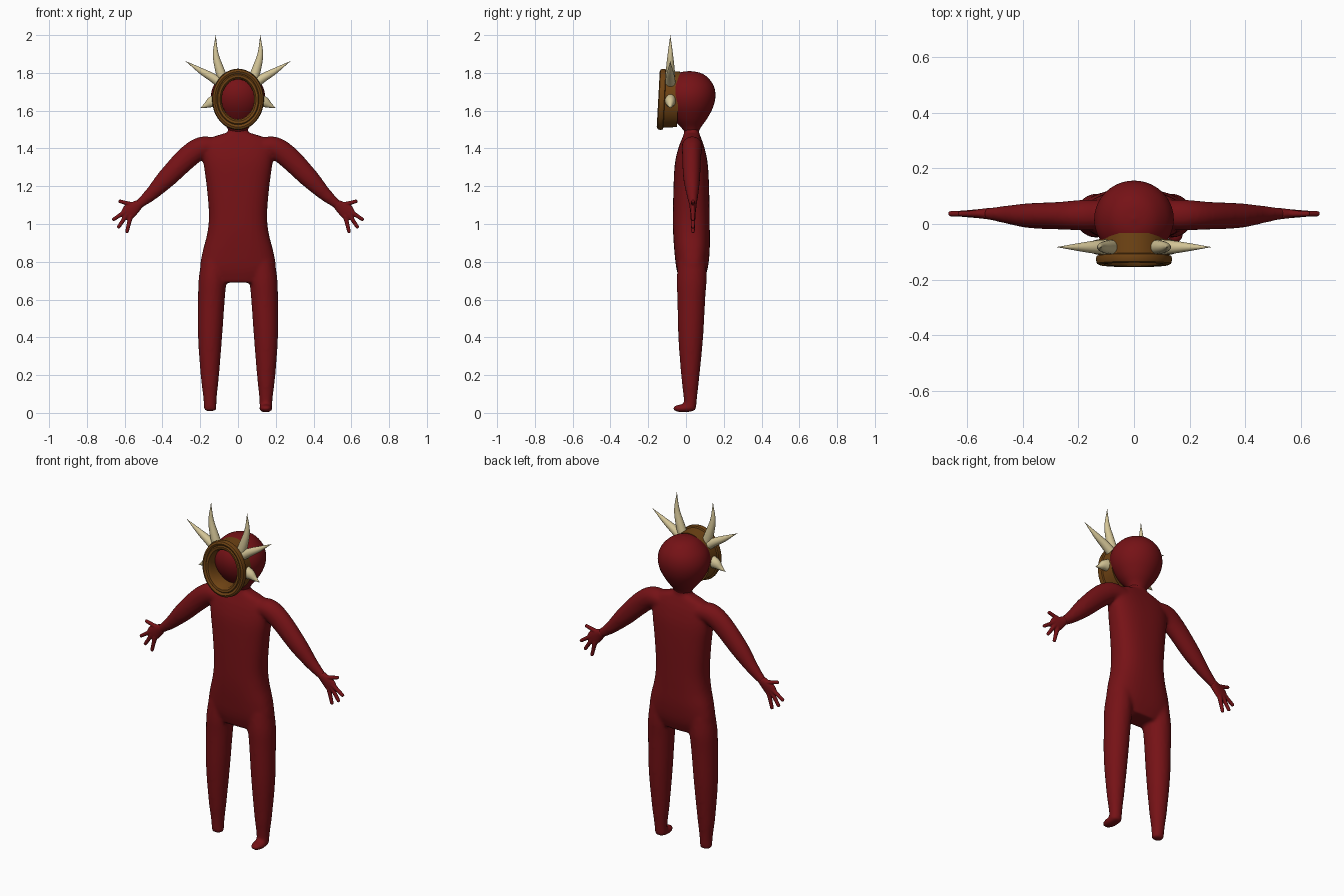
import bpy, bmesh, math
from mathutils import Vector, Matrix

if "Cube" in bpy.data.objects:
    bpy.data.objects.remove(bpy.data.objects["Cube"])


def material(name, rgb):
    m = bpy.data.materials.new(name)
    m.diffuse_color = (*rgb, 1)
    m.use_nodes = True
    m.node_tree.nodes["Principled BSDF"].inputs["Base Color"].default_value = m.diffuse_color
    return m


RED = material("deep red", (0.18, 0.006, 0.008))
BROWN = material("wood brown", (0.16, 0.057, 0.007))
CREAM = material("horn cream", (0.66, 0.56, 0.31))


def finish(bm, name, mat, voxel=None, smooth=0):
    bmesh.ops.recalc_face_normals(bm, faces=bm.faces)
    me = bpy.data.meshes.new(name)
    bm.to_mesh(me)
    bm.free()
    me.materials.append(mat)
    ob = bpy.data.objects.new(name, me)
    bpy.context.collection.objects.link(ob)
    for p in me.polygons:
        p.use_smooth = True
    if voxel:
        r = ob.modifiers.new("fuse", 'REMESH')
        r.mode, r.voxel_size, r.use_smooth_shade = 'VOXEL', voxel, True
        s = ob.modifiers.new("soften", 'SMOOTH')
        s.factor, s.iterations = 0.5, smooth
    return ob


def spline(pts, steps=5):
    """Catmull-Rom through tuples of any length."""
    P = [Vector(p) for p in pts]
    P = [2 * P[0] - P[1]] + P + [2 * P[-1] - P[-2]]
    out = []
    for i in range(1, len(P) - 2):
        a, b, c, d = P[i - 1:i + 3]
        for k in range(steps):
            t = k / steps
            out.append(0.5 * (2 * b + (c - a) * t + (2 * a - 5 * b + 4 * c - d) * t * t
                              + (3 * b - a - 3 * c + d) * t ** 3))
    return out + [P[-2]]


def tube(bm, pts, side=1, n=24, power=2.0):
    """Loft along an x-z path; points are (x, y, z, in-plane radius, y radius)."""
    P = spline(pts)
    C = [Vector((p[0] * side, p[1], p[2])) for p in P]
    rings = []
    for i, p in enumerate(P):
        t = C[min(i + 1, len(C) - 1)] - C[max(i - 1, 0)]
        u = t.cross(Vector((0, 1, 0))).normalized()
        ring = []
        for k in range(n):
            a = 2 * math.pi * k / n
            c, s = math.cos(a), math.sin(a)
            cc = math.copysign(abs(c) ** (2 / power), c) * max(p[3], 0.0008)
            ss = math.copysign(abs(s) ** (2 / power), s) * max(p[4], 0.0008)
            ring.append(bm.verts.new(C[i] + u * cc + Vector((0, ss, 0))))
        rings.append(ring)
    for a, b in zip(rings, rings[1:]):
        for k in range(n):
            bm.faces.new((a[k], a[(k + 1) % n], b[(k + 1) % n], b[k]))
    bm.faces.new(rings[0])
    bm.faces.new(rings[-1])


def ball(bm, c, r):
    bmesh.ops.create_uvsphere(bm, u_segments=24, v_segments=16, radius=1,
                              matrix=Matrix.Translation(c) @ Matrix.Diagonal((*r, 1)))


# Body: torso, neck, arms, legs and feet fused into one skin
bm = bmesh.new()
tube(bm, [(0, .03, .69, .15, .06), (0, .032, .76, .198, .082), (0, .032, .85, .188, .093),
          (0, .029, .95, .163, .097), (0, .028, 1.05, .154, .097), (0, .028, 1.2, .166, .094),
          (0, .028, 1.32, .182, .087), (0, .029, 1.40, .185, .07), (0, .03, 1.45, .155, .052),
          (0, .03, 1.48, .075, .04)], n=40, power=2.5)
tube(bm, [(0, .03, 1.4, .06, .045), (0, .03, 1.47, .055, .04), (0, .03, 1.55, .052, .04)])
for s in (1, -1):
    tube(bm, [(.12, .033, 1.405, .05, .055), (.19, .032, 1.405, .058, .055),
              (.265, .03, 1.355, .06, .05), (.375, .03, 1.245, .052, .045),
              (.46, .034, 1.158, .036, .032), (.53, .037, 1.1, .024, .02),
              (.56, .037, 1.08, .024, .016)], s)
    tube(bm, [(.125, .032, .80, .07, .075), (.135, .03, .7, .074, .079), (.141, .028, .6, .071, .074),
              (.148, .025, .4, .064, .066), (.149, .023, .2, .049, .049),
              (.148, .023, .08, .036, .036), (.147, .022, .01, .033, .03)], s)
    ball(bm, (.147, -.012, .024), (.036, .06, .022))
finish(bm, "body", RED, 0.009, 8)

# Hands: flat palm with a thumb and three fingers
for s, nm in ((1, "right_hand"), (-1, "left_hand")):
    bm = bmesh.new()
    tube(bm, [(.52, .037, 1.108, .024, .021), (.55, .037, 1.085, .034, .017),
              (.58, .037, 1.062, .04, .014), (.602, .037, 1.046, .028, .01)], s)
    for x0, z0, x1, z1 in ((.55, 1.1, .632, 1.122), (.59, 1.07, .665, 1.02),
                           (.585, 1.055, .636, .978), (.567, 1.045, .59, .952)):
        pts = [(x0 + (x1 - x0) * t, .037, z0 + (z1 - z0) * t, r, r)
               for t, r in ((0, .014), (.5, .011), (.93, .0095), (1, .005))]
        tube(bm, pts, s, n=14)
    finish(bm, nm, RED, 0.004, 3)

# Head: egg shape narrowing to the neck
bm = bmesh.new()
tube(bm, [(0, .03, 1.485, .045, .035), (0, .026, 1.515, .062, .055), (0, .021, 1.56, .098, .092),
          (0, .018, 1.62, .132, .126), (0, .017, 1.68, .143, .139), (0, .017, 1.735, .128, .128),
          (0, .018, 1.78, .09, .092), (0, .018, 1.802, .05, .052), (0, .018, 1.81, 0, 0)], n=40)
finish(bm, "head", RED)

# Mask frame: oval ring with a grooved front and a sleeve running back into the head
bm = bmesh.new()
profile = [(.038, -.04), (.041, -.112), (.049, -.115), (.052, -.127), (.048, -.142), (.038, -.147),
           (.03, -.144), (.027, -.140), (.022, -.146), (.01, -.144), (.001, -.132), (0, -.05)]
N = 56
rows = []
for k in range(N):
    a = 2 * math.pi * k / N
    rows.append([bm.verts.new(((.085 + d) * math.cos(a), y + .008 * math.sin(a),
                               1.66 + (.105 + d * 1.1) * math.sin(a))) for d, y in profile])
for k in range(N):
    a, b = rows[k], rows[(k + 1) % N]
    for j in range(len(profile)):
        j2 = (j + 1) % len(profile)
        bm.faces.new((a[j], a[j2], b[j2], b[j]))
ring = finish(bm, "mask_frame", BROWN)
bpy.context.view_layer.objects.active = ring
ring.select_set(True)
bpy.ops.object.shade_smooth_by_angle(angle=math.radians(40))

# Horns: three curved spikes on each side of the frame
Y = -.083
horns = {
    "upper_horn": [(.075, Y, 1.755, .027, .027), (.098, Y, 1.82, .024, .023),
                   (.118, Y, 1.9, .015, .014), (.118, Y, 2.0, 0, 0)],
    "middle_horn": [(.085, Y, 1.74, .026, .028), (.135, Y, 1.775, .023, .024),
                    (.195, Y, 1.81, .016, .015), (.277, Y, 1.862, 0, 0)],
    "lower_horn": [(.105, Y, 1.655, .037, .032), (.14, Y, 1.645, .029, .025),
                   (.168, Y, 1.629, .015, .014), (.2, Y, 1.614, 0, 0)],
}
for nm, pts in horns.items():
    for s, sd in ((1, "right"), (-1, "left")):
        bm = bmesh.new()
        tube(bm, pts, s, n=16)
        finish(bm, sd + "_" + nm, CREAM)
